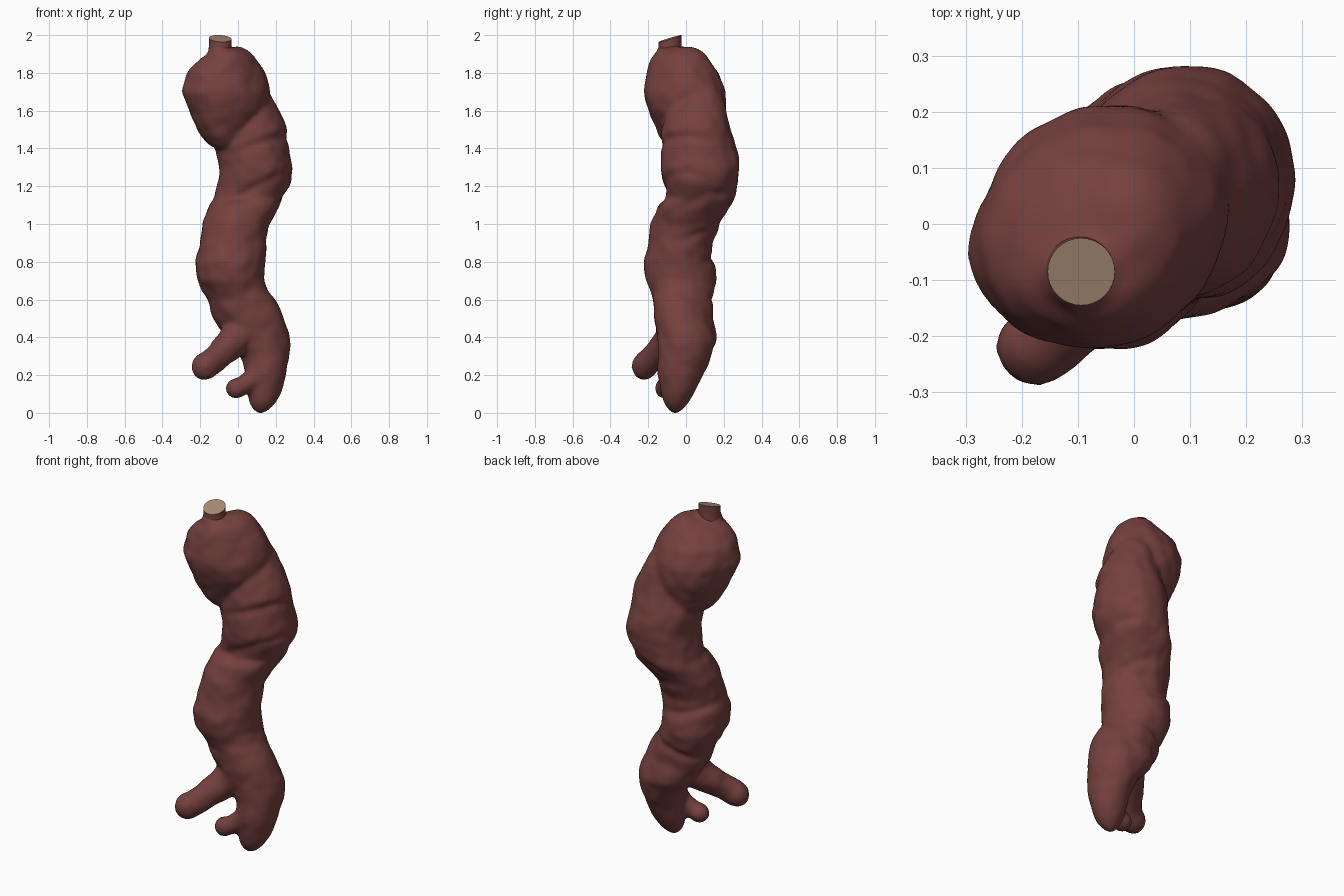
import bpy, bmesh, math
from mathutils import Vector, noise

if "Cube" in bpy.data.objects:
    bpy.data.objects.remove(bpy.data.objects["Cube"])

def material(name, rgb):
    m = bpy.data.materials.new(name)
    m.diffuse_color = (*rgb, 1)
    m.use_nodes = True
    m.node_tree.nodes["Principled BSDF"].inputs["Base Color"].default_value = m.diffuse_color
    return m

skin = material("reddish brown skin", (0.18, 0.053, 0.050))
flesh = material("pale tan flesh", (0.40, 0.265, 0.18))
SIDES = 32

def skin_rings(bm, rings):
    """Join a list of point rings into a closed tube."""
    loops = [[bm.verts.new(p) for p in ring] for ring in rings]
    for a, b in zip(loops, loops[1:]):
        for i in range(SIDES):
            j = (i + 1) % SIDES
            bm.faces.new((a[i], a[j], b[j], b[i]))
    bm.faces.new(loops[0][::-1])
    bm.faces.new(loops[-1])

def section_tube(bm, rows, skew=lambda z: 0):
    """Upright tube; each row is z, x min, x max, y min, y max. Skew leans the ovals diagonally."""
    rings = []
    for z, x0, x1, y0, y1 in rows:
        ring = []
        for i in range(SIDES):
            a = math.tau * i / SIDES
            ring.append(((x0 + x1 + (x1 - x0) * math.cos(a - skew(z) / 2)) / 2,
                         (y0 + y1 + (y1 - y0) * math.sin(a + skew(z) / 2)) / 2, z))
        rings.append(ring)
    skin_rings(bm, rings)

def round_tube(bm, points):
    """Rootlet along x, y, z, radius points with a rounded tip."""
    ps = [Vector(p[:3]) for p in points]
    rs = [p[3] for p in points]
    d = (ps[-1] - ps[-2]).normalized()
    tip, r = ps[-1], rs[-1]
    for k in (30, 55, 75, 88):
        ps.append(tip + d * r * math.sin(math.radians(k)))
        rs.append(r * math.cos(math.radians(k)))
    rings = []
    for n, p in enumerate(ps):
        t = (ps[min(n + 1, len(ps) - 1)] - ps[max(n - 1, 0)]).normalized()
        u = t.cross(Vector((0, 1, 0))).normalized()
        v = t.cross(u)
        rings.append([p + (u * math.cos(math.tau * i / SIDES) + v * math.sin(math.tau * i / SIDES)) * rs[n]
                      for i in range(SIDES)])
    skin_rings(bm, rings)

bm = bmesh.new()
# bulbous head that overhangs the trunk
section_tube(bm, [
    (1.395, -.09, -.03, -.05, .04), (1.42, -.15, .01, -.10, .11), (1.46, -.19, .05, -.135, .155),
    (1.50, -.212, .09, -.155, .18), (1.60, -.26, .16, -.195, .212), (1.70, -.292, .168, -.222, .212),
    (1.80, -.263, .135, -.208, .175), (1.86, -.215, .10, -.19, .13), (1.90, -.15, .07, -.165, .10),
    (1.92, -.10, .045, -.13, .065), (1.933, -.05, .01, -.06, .03)], lambda z: 0.13)
# twisting trunk and main root
section_tube(bm, [
    (1.78, .02, .11, .0, .12), (1.68, -.02, .172, -.05, .195), (1.60, -.05, .210, -.10, .218),
    (1.50, -.09, .258, -.13, .235), (1.40, -.115, .266, -.13, .263), (1.30, -.095, .283, -.135, .287),
    (1.25, -.10, .287, -.13, .275), (1.20, -.108, .268, -.112, .27), (1.14, -.125, .245, -.10, .265),
    (1.10, -.152, .225, -.15, .245), (1.0, -.185, .165, -.185, .19), (.9, -.205, .15, -.187, .133),
    (.8, -.227, .145, -.22, .142), (.7, -.217, .132, -.213, .16), (.64, -.19, .155, -.19, .15),
    (.6, -.162, .185, -.178, .143), (.5, -.13, .245, -.168, .137), (.43, -.085, .268, -.15, .155),
    (.38, -.045, .27, -.145, .165), (.3, .015, .27, -.145, .133), (.2, .042, .257, -.145, .086),
    (.1, .05, .228, -.131, .044), (.05, .06, .20, -.118, .012), (.015, .08, .165, -.093, -.02),
    (-.004, .105, .13, -.07, -.045)], lambda z: -0.12 if .25 < z < .62 else 0)
# flared shoulder under the stalk
section_tube(bm, [(z, -.092 - r, -.092 + r, -.085 - r, -.085 + r)
                  for z, r in ((1.80, .11), (1.86, .085), (1.90, .067), (1.93, .058), (1.945, .05))])
# side rootlets
round_tube(bm, [(.06, -.03, .47, .10), (-.02, -.08, .387, .089), (-.09, -.15, .31, .066),
                (-.13, -.19, .27, .065), (-.172, -.219, .243, .070)])
round_tube(bm, [(.13, -.07, .20, .075), (.06, -.09, .165, .052), (.025, -.105, .14, .048), (-.01, -.112, .127, .055)])
bmesh.ops.recalc_face_normals(bm, faces=bm.faces)
mesh = bpy.data.meshes.new("root_body")
bm.to_mesh(mesh)
bm.free()
body = bpy.data.objects.new("root_body", mesh)
bpy.context.collection.objects.link(body)

# fuse the pieces into one skin
mod = body.modifiers.new("fuse", 'REMESH')
mod.mode = 'VOXEL'
mod.voxel_size = 0.012
fused = bpy.data.meshes.new_from_object(body.evaluated_get(bpy.context.evaluated_depsgraph_get()))
body.modifiers.clear()
body.data = fused

# soften, then press in furrows and lumps
furrows = [((.1, .1, 1.40), (-.35, .1, 1), (.5, -.8)), ((.1, .1, 1.16), (-.5, .2, 1), (.6, -.8)),
           ((.05, .05, 1.05), (-.4, -.3, 1), (.8, .6)), ((0, 0, .94), (.1, -.3, 1), (.5, .9)),
           ((0, 0, .84), (.2, .2, 1), (-.4, .9)), ((0, 0, .62), (-.4, .2, 1), (-.3, .9))]
bm = bmesh.new()
bm.from_mesh(fused)
for _ in range(6):
    bmesh.ops.smooth_vert(bm, verts=bm.verts, factor=0.5, use_axis_x=True, use_axis_y=True, use_axis_z=True)
bm.normal_update()
moves = []
for v in bm.verts:
    d = 0.003 + 0.011 * noise.noise(v.co * 7) + 0.005 * noise.noise(v.co * 15)
    d *= min(1, max(.15, v.co.z / .3))
    for c, n, side in furrows:
        h = (v.co - Vector(c)).dot(Vector(n).normalized())
        facing = max(0, v.normal.x * side[0] + v.normal.y * side[1])
        d -= 0.013 * facing * math.exp(-(h / .025) ** 2)
    moves.append(v.normal * d)
for v, m in zip(bm.verts, moves):
    v.co += m
for f in bm.faces:
    f.smooth = True
low = min(v.co.z for v in bm.verts)
for v in bm.verts:
    if v.co.z < .1:
        v.co.z -= low * (1 - max(0, v.co.z) / .1)
bm.to_mesh(fused)
bm.free()
fused.materials.clear()
fused.materials.append(skin)

# cut stalk with a slanted pale end
bm = bmesh.new()
rings = []
for z, r, slant in ((1.86, .07, 0), (1.905, .064, .05), (1.94, .060, .15), (1.982, .060, .30)):
    ring = []
    for i in range(SIDES):
        a = math.tau * i / SIDES
        x, y = r * math.cos(a), r * math.sin(a)
        ring.append((-.094 + x, -.085 + y, z + slant * y - .2 * slant * x))
    rings.append(ring)
skin_rings(bm, rings)
bmesh.ops.recalc_face_normals(bm, faces=bm.faces)
cap = max(bm.faces, key=lambda f: f.calc_center_median().z)
cap.material_index = 1
mesh = bpy.data.meshes.new("cut_stalk")
bm.to_mesh(mesh)
bm.free()
mesh.materials.append(skin)
mesh.materials.append(flesh)
stalk = bpy.data.objects.new("cut_stalk", mesh)
bpy.context.collection.objects.link(stalk)
bpy.context.view_layer.objects.active = stalk
stalk.select_set(True)
bpy.ops.object.shade_smooth_by_angle(angle=math.radians(40))
